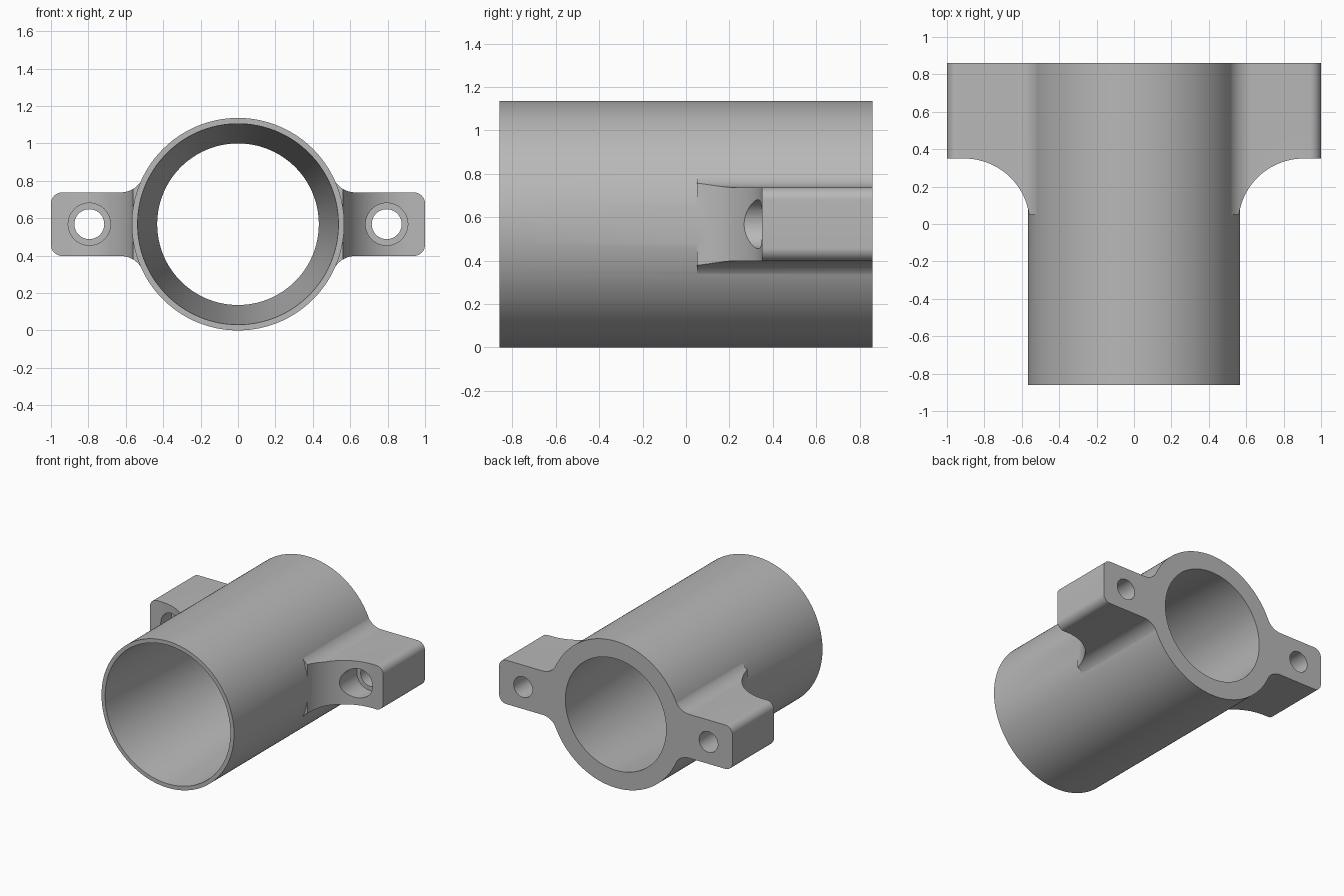
import bpy, bmesh
from math import sin, cos, pi, sqrt, atan2
from mathutils import Matrix, Vector

if "Cube" in bpy.data.objects:
    bpy.data.objects.remove(bpy.data.objects["Cube"])

R, ZC, HALF = 0.568, 0.568, 0.86      # tube radius, axis height, half length
EAR_H, EAR_FRONT = 0.17, 0.35         # half height and front face of the ears
HOLE_X = 0.795

grey = bpy.data.materials.new("warm_grey")
grey.use_nodes = True
grey.diffuse_color = (0.48, 0.48, 0.48, 1)
bsdf = next(n for n in grey.node_tree.nodes if n.type == 'BSDF_PRINCIPLED')
bsdf.inputs["Base Color"].default_value = (0.48, 0.48, 0.48, 1)


def finish(name, bm):
    bmesh.ops.recalc_face_normals(bm, faces=bm.faces)
    mesh = bpy.data.meshes.new(name)
    bm.to_mesh(mesh)
    bm.free()
    mesh.materials.append(grey)
    obj = bpy.data.objects.new(name, mesh)
    bpy.context.collection.objects.link(obj)
    return obj


def rod(name, x, y0, y1, r0, r1, sides):
    """Round or tapered bar running along y."""
    bm = bmesh.new()
    place = Matrix.Translation((x, (y0 + y1) / 2, ZC)) @ Matrix.Rotation(-pi / 2, 4, 'X')
    bmesh.ops.create_cone(bm, cap_ends=True, segments=sides, radius1=r0, radius2=r1,
                          depth=y1 - y0, matrix=place)
    return finish(name, bm)


def prism(name, points, offset):
    """Closed outline pushed along an offset."""
    bm = bmesh.new()
    face = bm.faces.new([bm.verts.new(p) for p in points])
    new = bmesh.ops.extrude_face_region(bm, geom=[face])["geom"]
    bmesh.ops.translate(bm, vec=offset, verts=[v for v in new if isinstance(v, bmesh.types.BMVert)])
    return finish(name, bm)


def arc(cx, cy, r, a0, a1, n):
    return [(cx + r * cos(a0 + (a1 - a0) * i / n), cy + r * sin(a0 + (a1 - a0) * i / n))
            for i in range(n + 1)]


def boolean(target, tool, operation):
    tool.hide_render = True
    mod = target.modifiers.new(operation.lower(), 'BOOLEAN')
    mod.operation, mod.object, mod.solver = operation, tool, 'EXACT'
    bpy.context.view_layer.objects.active = target
    bpy.ops.object.modifier_apply(modifier=mod.name)
    bpy.data.objects.remove(tool)


# Tube body
body = rod("clamp_tube_body", 0, -HALF, HALF, R, R, 160)

# Upper half of the ear section: blend from the tube, then rounded outer corner
blend, corner = 0.13, 0.06
reach = R - 0.002 + blend
bz = EAR_H + blend
bx = sqrt(reach ** 2 - bz ** 2)
upper = [(0.4, 0.24)]
upper += arc(bx, bz, blend, pi + atan2(bz, bx), 1.5 * pi, 14)
upper += arc(1 - corner, EAR_H - corner, corner, pi / 2, 0, 10)
section = upper + [(x, -z) for x, z in reversed(upper)]

# Scooped front of the ear
scoop_r = 0.35
scoop = arc(0.907, EAR_FRONT - scoop_r, scoop_r, pi / 2, pi, 28)
scoop += [(0.557, -0.2), (1.3, -0.2), (1.3, EAR_FRONT)]

# Mounting ears on both sides
for side, label in ((1, "left"), (-1, "right")):
    ear = prism(label + "_ear", [(side * x, 0.05, ZC + z) for x, z in section],
                Vector((0, HALF - 0.05, 0)))
    cut = prism(label + "_scoop", [(side * x, y, -0.5) for x, y in scoop], Vector((0, 0, 2.5)))
    boolean(ear, cut, 'DIFFERENCE')
    boolean(body, ear, 'UNION')

# Tapered bore, wide at the front
front_r, back_r, extra = 0.537, 0.432, 0.1
slope = (front_r - back_r) / (2 * HALF) * extra
boolean(body, rod("bore", 0, -HALF - extra, HALF + extra, front_r + slope, back_r - slope, 160),
        'DIFFERENCE')

# Screw holes with counterbores
for side in (1, -1):
    x = side * HOLE_X
    boolean(body, rod("counterbore", x, 0.1, 0.48, 0.113, 0.113, 48), 'DIFFERENCE')
    boolean(body, rod("screw_hole", x, 0.3, 1.0, 0.08, 0.08, 48), 'DIFFERENCE')

# Smooth round surfaces, keep edges crisp
bpy.ops.object.select_all(action='DESELECT')
body.select_set(True)
bpy.context.view_layer.objects.active = body
bpy.ops.object.shade_smooth_by_angle(angle=pi / 6)
